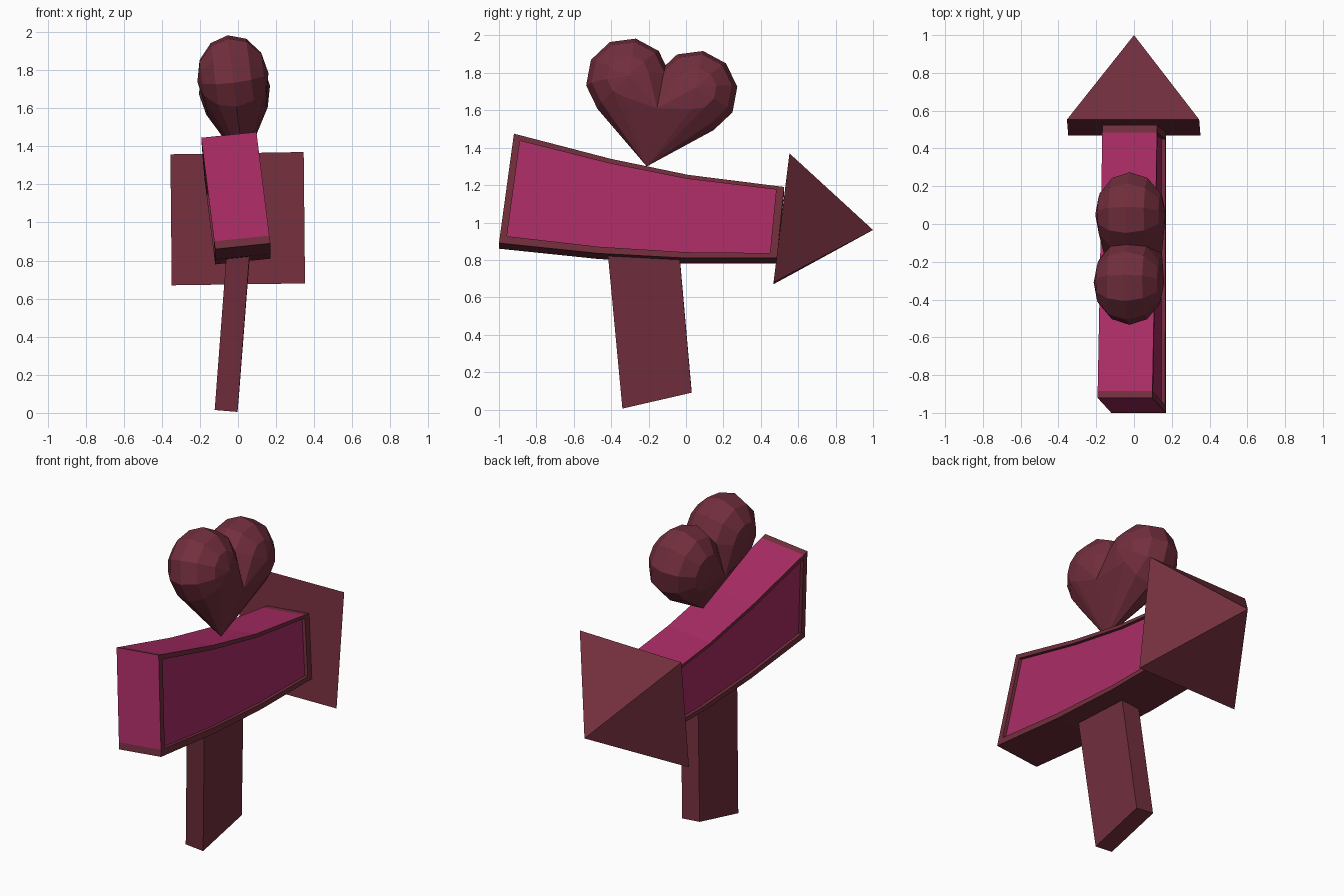
import bpy, bmesh, math
from mathutils import Vector

if "Cube" in bpy.data.objects:
    bpy.data.objects.remove(bpy.data.objects["Cube"])


def material(name, color):
    m = bpy.data.materials.new(name)
    m.diffuse_color = color
    m.use_nodes = True
    m.node_tree.nodes["Principled BSDF"].inputs["Base Color"].default_value = m.diffuse_color
    return m


RED = material("dark_red", (0.17, 0.028, 0.047, 1))
PINK = material("magenta", (0.40, 0.025, 0.13, 1))


def add_object(name, bm, *mats):
    bmesh.ops.recalc_face_normals(bm, faces=bm.faces[:])
    me = bpy.data.meshes.new(name)
    bm.to_mesh(me)
    bm.free()
    for m in mats:
        me.materials.append(m)
    ob = bpy.data.objects.new(name, me)
    bpy.context.collection.objects.link(ob)
    return ob


def hull_mesh(points):
    bm = bmesh.new()
    for p in points:
        bm.verts.new(p)
    res = bmesh.ops.convex_hull(bm, input=bm.verts[:])
    loose = [v for v in bm.verts if not v.link_faces]
    bmesh.ops.delete(bm, geom=loose, context='VERTS')
    bmesh.ops.dissolve_limit(bm, angle_limit=0.02, verts=bm.verts[:], edges=bm.edges[:])
    return bm


# Sign board: bent bar, stations of (bottom y, z, top y, z) with thin end margins
stations = [(-1.0, 0.89, -0.92, 1.475), (-0.47, 0.835, -0.40, 1.34),
            (0.0, 0.81, 0.01, 1.255), (0.485, 0.81, 0.525, 1.19)]


def mix(a, b, t):
    return tuple(p + (q - p) * t for p, q in zip(a, b))


stations.insert(1, mix(stations[0], stations[1], 0.07))
stations.insert(-1, mix(stations[-2], stations[-1], 0.92))
levels = (0.0, 0.07, 0.95, 1.0)

bm = bmesh.new()
grid = {}
for i, (yb, zb, yt, zt) in enumerate(stations):
    for j, t in enumerate(levels):
        z = zb + (zt - zb) * t
        for side in (0, 1):
            x = (-0.12, 0.17)[side] - 0.125 * (z - zb)
            grid[i, j, side] = bm.verts.new((x, yb + (yt - yb) * t, z - 0.03 * (1 - side)))


def quad(*keys):
    return bm.faces.new([grid[k] for k in keys])


n, m = len(stations) - 1, len(levels) - 1
panels = {0: [], 1: []}
for i in range(n):
    for side in (0, 1):
        for j in range(m):
            f = quad((i, j, side), (i + 1, j, side), (i + 1, j + 1, side), (i, j + 1, side))
            if 0 < i < n - 1 and j == 1:
                f.material_index = 1
                panels[side].append(f)
    quad((i, 0, 0), (i + 1, 0, 0), (i + 1, 0, 1), (i, 0, 1))
    top = quad((i, m, 0), (i + 1, m, 0), (i + 1, m, 1), (i, m, 1))
    top.material_index = int(0 < i < n - 1)
for j in range(m):
    for i in (0, n):
        f = quad((i, j, 0), (i, j, 1), (i, j + 1, 1), (i, j + 1, 0))
        f.material_index = int(i == 0 and j > 0)
# Recess the side panels, leaving a raised red rim
for side, faces in panels.items():
    ext = bmesh.ops.extrude_face_region(bm, geom=faces)["geom"]
    new = set(g for g in ext if isinstance(g, bmesh.types.BMFace))
    verts = [g for g in ext if isinstance(g, bmesh.types.BMVert)]
    for v in verts:
        for f in v.link_faces:
            if f not in new:
                f.material_index = 0
    bmesh.ops.translate(bm, verts=verts, vec=(-0.02 if side else 0.02, 0, 0))
    bmesh.ops.delete(bm, geom=[f for f in faces if f.is_valid and f not in new], context='FACES')
add_object("sign_board", bm, RED, PINK)

# Arrow head: square pyramid
add_object("arrow_head", hull_mesh([
    (-0.355, 0.553, 1.358), (0.345, 0.553, 1.37), (0.352, 0.468, 0.68),
    (-0.348, 0.468, 0.67), (0, 1.0, 0.96)]), RED)

# Post: leaning box from a slanted foot to under the board
post = []
for y, z, x in ((-0.34, 0.01, -0.0625), (0.03, 0.095, -0.055),
                (-0.42, 0.86, 0.002), (-0.035, 0.83, 0.002)):
    post += [(x - 0.06, y, z + 0.005), (x + 0.06, y, z - 0.005)]
add_object("post", hull_mesh(post), RED)

# Heart: one faceted lobe tapering to the tip, mirrored
pts = [(0, 0, 0), (0.155, 0, 0.3), (-0.155, 0, 0.3)]
for r in range(7):
    phi = math.pi * r / 6
    for s in range(10):
        a = 2 * math.pi * (s + 0.5) / 10
        rad = 0.226 * math.sin(phi)
        pts.append((0.188 * math.cos(phi), 0.183 + rad * math.cos(a), 0.44 + rad * math.sin(a)))
bm = hull_mesh(pts)
bmesh.ops.bisect_plane(bm, geom=bm.verts[:] + bm.edges[:] + bm.faces[:], dist=1e-4,
                       plane_co=(0, 0, 0), plane_no=(0, 1, 0), clear_inner=True)
heart = add_object("heart", bm, RED)
mirror = heart.modifiers.new("Mirror", 'MIRROR')
mirror.use_axis = (False, True, False)
mirror.merge_threshold = 0.002
heart.location = (0.03, -0.21, 1.3)
heart.rotation_euler = (math.radians(-10.5), math.radians(-7), 0)
